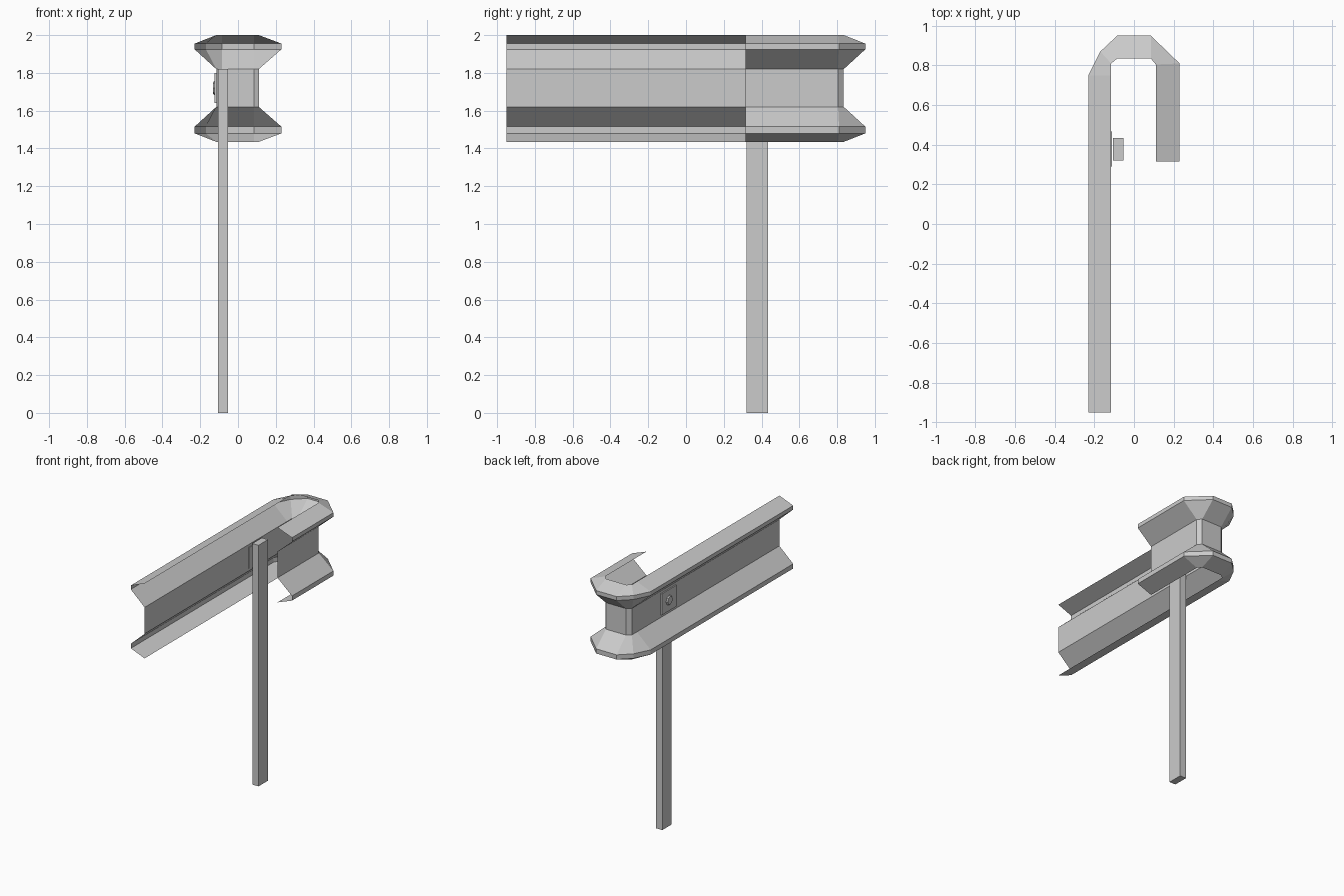
import bpy, bmesh, math
from mathutils import Matrix

if "Cube" in bpy.data.objects:
    bpy.data.objects.remove(bpy.data.objects["Cube"])


def finish(bm, name):
    mesh = bpy.data.meshes.new(name)
    bm.to_mesh(mesh)
    bm.free()
    obj = bpy.data.objects.new(name, mesh)
    bpy.context.collection.objects.link(obj)
    return obj


def box(name, lo, hi):
    bm = bmesh.new()
    size = [h - l for l, h in zip(lo, hi)]
    mid = [(h + l) / 2 for l, h in zip(lo, hi)]
    bmesh.ops.create_cube(bm, size=1, matrix=Matrix.Translation(mid) @ Matrix.Diagonal((*size, 1)))
    return finish(bm, name)


# Rail: corrugated profile (0 = inner path, 1 = outer path; height), top down
profile = [(0, 2.0), (1, 1.955), (1, 1.925), (0, 1.82),
           (0, 1.62), (1, 1.515), (1, 1.48), (0, 1.435)]
# Plan stations: inner point, outer point, round the hooked end
stations = [((-0.115, -0.95), (-0.23, -0.95)),
            ((-0.115, 0.75), (-0.23, 0.75)),
            ((-0.115, 0.81), (-0.17, 0.87)),
            ((-0.085, 0.835), (-0.085, 0.95)),
            ((0.085, 0.835), (0.085, 0.95)),
            ((0.11, 0.805), (0.23, 0.81)),
            ((0.11, 0.315), (0.23, 0.315))]
bm = bmesh.new()
rows = [[bm.verts.new((a[0] + (b[0] - a[0]) * t, a[1] + (b[1] - a[1]) * t, z))
         for t, z in profile] for a, b in stations]
for r0, r1 in zip(rows, rows[1:]):
    for j in range(len(profile) - 1):
        bm.faces.new((r0[j], r1[j], r1[j + 1], r0[j + 1]))
finish(bm, "guard_rail")

# Post behind the rail and the plate fixing it
box("post", (-0.105, 0.32, 0), (-0.053, 0.433, 1.82))
box("fixing_plate", (-0.124, 0.29, 1.64), (-0.11, 0.466, 1.80))

# Bolt head on the plate
bm = bmesh.new()
bmesh.ops.create_cone(bm, cap_ends=True, segments=8, radius1=0.04, radius2=0.03, depth=0.012,
                      matrix=Matrix.Translation((-0.127, 0.378, 1.72)) @ Matrix.Rotation(-math.pi / 2, 4, 'Y'))
finish(bm, "bolt_head")
